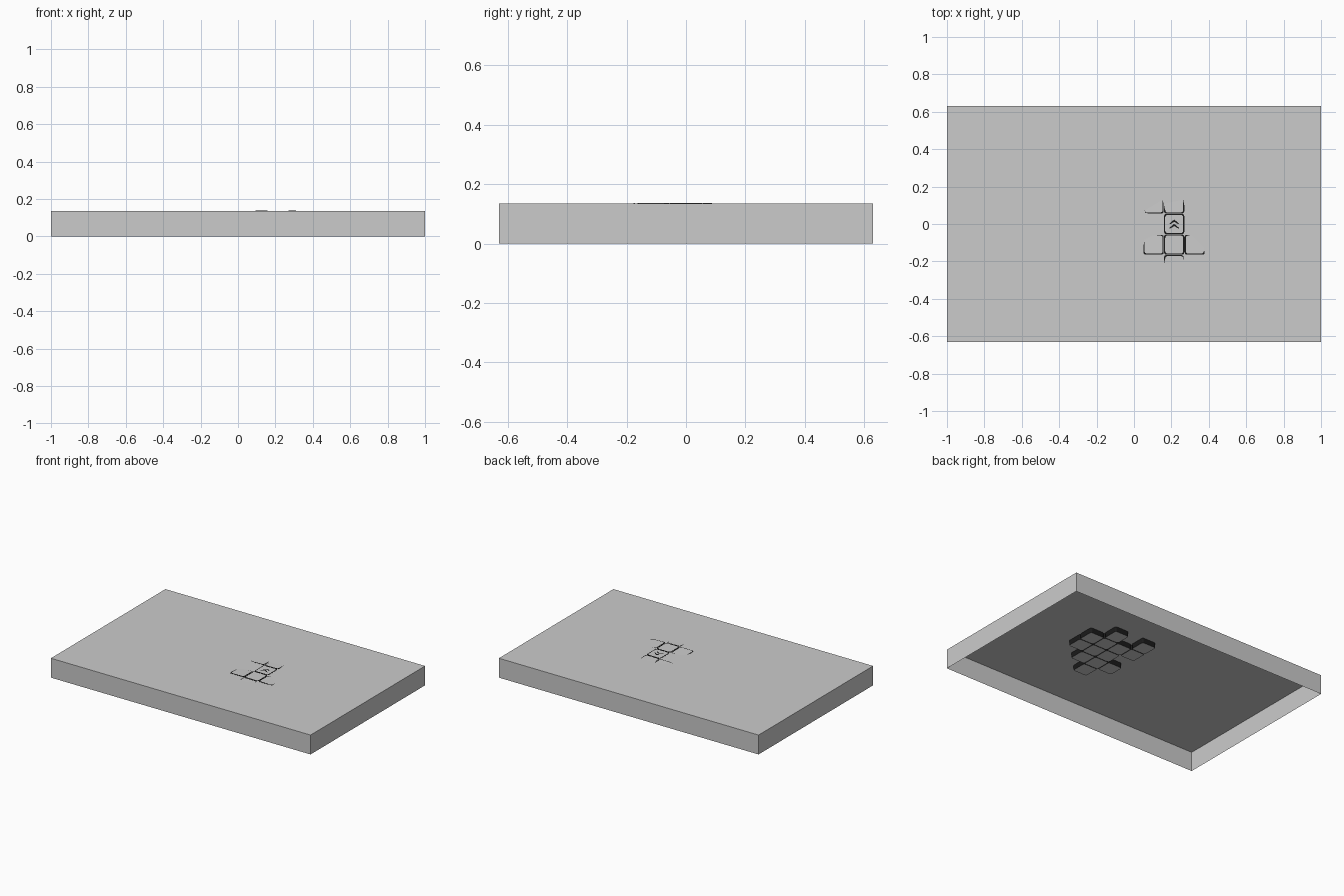
import bpy, bmesh, math
from mathutils import Vector

if "Cube" in bpy.data.objects:
    bpy.data.objects.remove(bpy.data.objects["Cube"])

TOP = 0.135
PITCH = 0.11

black = bpy.data.materials.new("black")
black.diffuse_color = (0.01, 0.01, 0.01, 1)
black.use_nodes = True
black.node_tree.nodes["Principled BSDF"].inputs["Base Color"].default_value = black.diffuse_color
grey = bpy.data.materials.new("grey")
grey.diffuse_color = (0.6, 0.6, 0.6, 1)
grey.use_nodes = True
grey.node_tree.nodes["Principled BSDF"].inputs["Base Color"].default_value = grey.diffuse_color


def finish(bm, name, mats=()):
    bmesh.ops.recalc_face_normals(bm, faces=bm.faces)
    me = bpy.data.meshes.new(name)
    bm.to_mesh(me)
    bm.free()
    for m in mats:
        me.materials.append(m)
    ob = bpy.data.objects.new(name, me)
    bpy.context.collection.objects.link(ob)
    return ob


# Tray: thin shell, open underneath
bm = bmesh.new()
bmesh.ops.create_cube(bm, size=1)
for v in bm.verts:
    v.co = (v.co.x * 2, v.co.y * 1.26, (v.co.z + 0.5) * TOP)
floor = [f for f in bm.faces if f.calc_center_median().z < 0.001]
bmesh.ops.delete(bm, geom=floor, context='FACES_ONLY')
finish(bm, "tray_shell")


def rounded_square(half, r, seg=4):
    pts = []
    for q, (sx, sy) in enumerate(((1, 1), (-1, 1), (-1, -1), (1, -1))):
        for i in range(seg + 1):
            a = math.radians(90 * (q + i / seg))
            pts.append((sx * (half - r) + r * math.cos(a),
                        sy * (half - r) + r * math.sin(a)))
    return pts


# Keycap: black bevelled sides, grey top and underside, top may lean
def keycap(name, cx, cy, lift, lean):
    bm = bmesh.new()
    rings = []
    for half, z in ((0.053, TOP - 0.035), (0.054, TOP - 0.03),
                    (0.054, TOP), (0.048, TOP + 0.0006)):
        ring = []
        for x, y in rounded_square(half, 0.012):
            dz = (lift + lean[0] * x + lean[1] * y) if z >= TOP else 0
            ring.append(bm.verts.new((cx + x, cy + y, z + dz)))
        rings.append(ring)
    n = len(rings[0])
    for a, b in zip(rings, rings[1:]):
        for i in range(n):
            bm.faces.new((a[i], a[(i + 1) % n], b[(i + 1) % n], b[i]))
    for ring in (rings[0], rings[-1]):
        bm.faces.new(ring).material_index = 1
    return finish(bm, name, (black, grey))


# Caps near the middle poke through the tray, the outer ones sink below it
proud = {
    (0, 0): (0.0008, (0, 0)),
    (0, -1): (0.0008, (0, 0)),
    (1, -1): (0.0, (-0.02, -0.02)),
    (-1, -1): (0.0004, (0.01, -0.02)),
    (0, 1): (-0.0004, (0.004, -0.02)),
    (-1, 1): (-0.0008, (0.012, -0.02)),
    (0, -2): (-0.0009, (-0.006, 0.02)),
}
rows = {2: (-1, 1), 1: (-1, 0, 1, 2), 0: (0, 1, 2), -1: (-1, 0, 1), -2: (0,)}
for r, cols in rows.items():
    for c in cols:
        lift, lean = proud.get((c, r), (-0.0015, (0, 0)))
        keycap(f"keycap_{r + 3}_{c + 2}", 0.215 + c * PITCH, r * PITCH, lift, lean)

# Double chevron on the middle cap
bm = bmesh.new()
for y0 in (-0.021, 0.002):
    outline = [(-0.026, 0), (0, 0.022), (0.026, 0), (0.026, -0.011 + 0.009),
               (0.021, -0.003), (0, 0.010), (-0.021, -0.003), (-0.026, -0.002)]
    vs = [bm.verts.new((0.215 + x, y0 + y, TOP + 0.002)) for x, y in outline]
    bm.faces.new(vs)
finish(bm, "chevrons", (black,))
